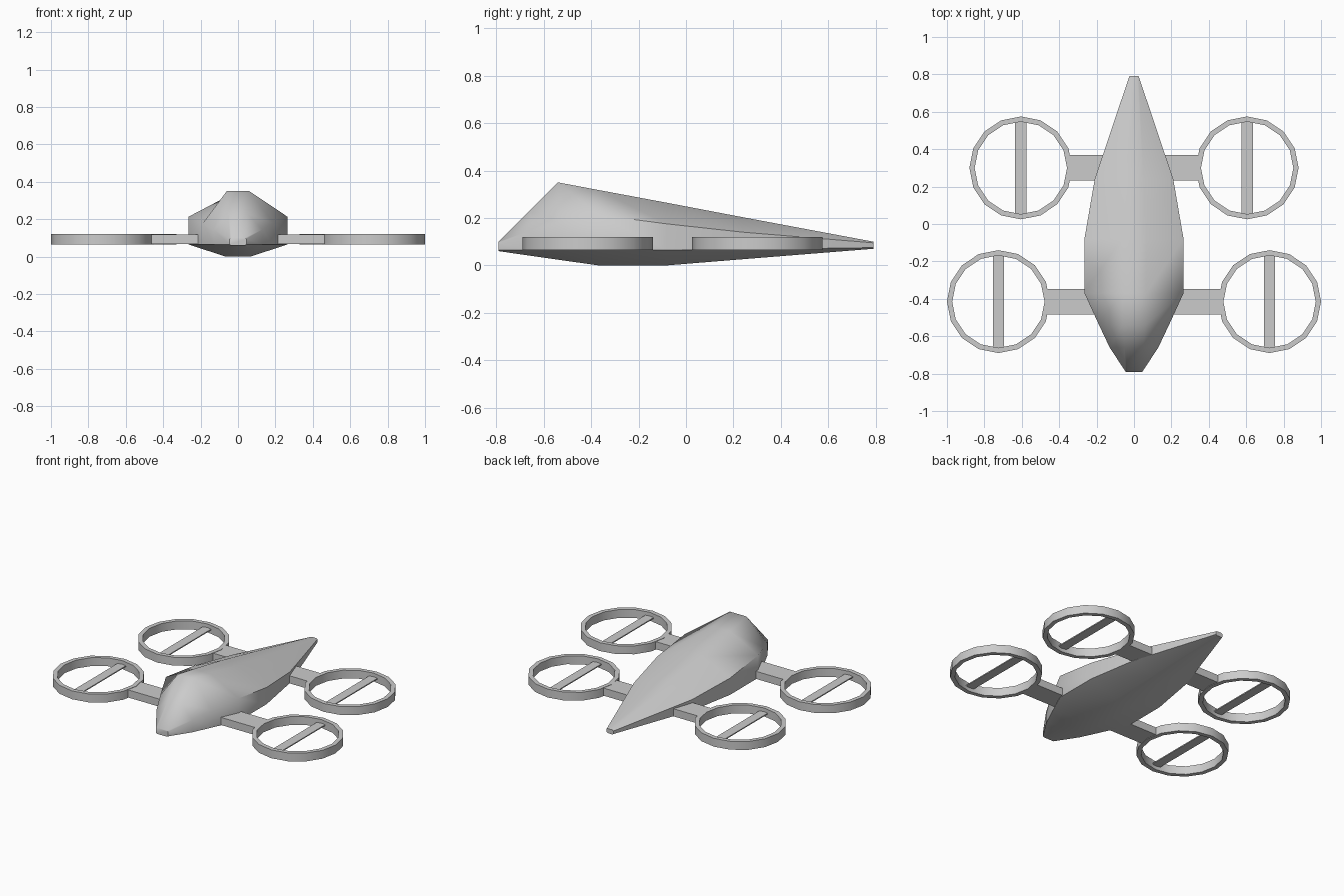
import bpy, bmesh
from math import sin, cos, tau, radians

if "Cube" in bpy.data.objects:
    bpy.data.objects.remove(bpy.data.objects["Cube"])

def make(name, verts, faces, smooth=None):
    me = bpy.data.meshes.new(name)
    me.from_pydata(verts, [], faces)
    bm = bmesh.new()
    bm.from_mesh(me)
    bmesh.ops.recalc_face_normals(bm, faces=bm.faces)
    bm.to_mesh(me)
    bm.free()
    ob = bpy.data.objects.new(name, me)
    bpy.context.collection.objects.link(ob)
    if smooth:
        bpy.ops.object.select_all(action='DESELECT')
        ob.select_set(True)
        bpy.context.view_layer.objects.active = ob
        bpy.ops.object.shade_smooth_by_angle(angle=radians(smooth))
    return ob

def box(name, x0, x1, y0, y1, z0, z1):
    v = [(x, y, z) for x in (x0, x1) for y in (y0, y1) for z in (z0, z1)]
    f = [(0, 1, 3, 2), (4, 6, 7, 5), (0, 4, 5, 1), (2, 3, 7, 6), (0, 2, 6, 4), (1, 5, 7, 3)]
    return make(name, v, f)

# Hull: octagonal sections lofted nose to tail
# y, half width, ridge half width, top, shoulder, lower edge, bottom, keel half width
stations = [
    (-0.79, 0.045, 0.035, 0.10, 0.095, 0.065, 0.06, 0.035),
    (-0.66, 0.13, 0.05, 0.23, 0.145, 0.065, 0.041, 0.05),
    (-0.54, 0.187, 0.06, 0.35, 0.18, 0.065, 0.024, 0.06),
    (-0.37, 0.265, 0.065, 0.318, 0.213, 0.065, 0.0, 0.065),
    (-0.08, 0.265, 0.065, 0.264, 0.175, 0.065, 0.0, 0.065),
    (0.24, 0.21, 0.05, 0.203, 0.14, 0.067, 0.026, 0.05),
    (0.79, 0.025, 0.018, 0.10, 0.095, 0.075, 0.07, 0.018),
]
verts = []
for y, w, r, t, s, l, b, k in stations:
    half = [(r, t), (w, s), (w, l), (k, b)]
    verts += [(x, y, z) for x, z in half] + [(-x, y, z) for x, z in reversed(half)]
n = len(stations)
faces = [(i * 8 + j, i * 8 + (j + 1) % 8, (i + 1) * 8 + (j + 1) % 8, (i + 1) * 8 + j)
         for i in range(n - 1) for j in range(8)]
faces += [tuple(range(8)), tuple(range((n - 1) * 8, n * 8))]
make("hull", verts, faces, 50)

def ring(name, cx, cy, sides=16):
    section = [(0.275, 0.065), (0.275, 0.12), (0.247, 0.12), (0.247, 0.065)]
    v = [(cx + r * cos(tau * i / sides), cy + r * sin(tau * i / sides), z)
         for i in range(sides) for r, z in section]
    f = [(i * 4 + j, i * 4 + (j + 1) % 4,
          (i + 1) % sides * 4 + (j + 1) % 4, (i + 1) % sides * 4 + j)
         for i in range(sides) for j in range(4)]
    make(name, v, f, 40)

# Rotor pods: duct ring, flat blade and arm at each corner
for end, cx, cy, root in (("front", 0.725, -0.415, 0.15), ("rear", 0.605, 0.30, 0.12)):
    for side, s in (("left", -1), ("right", 1)):
        tag = f"{end}_{side}"
        ring(f"{tag}_duct", s * cx, cy)
        box(f"{tag}_blade", s * cx - 0.03, s * cx + 0.03, cy - 0.25, cy + 0.25, 0.089, 0.096)
        xs = sorted((s * root, s * (cx - 0.255)))
        box(f"{tag}_arm", xs[0], xs[1], cy - 0.068, cy + 0.068, 0.068, 0.118)
